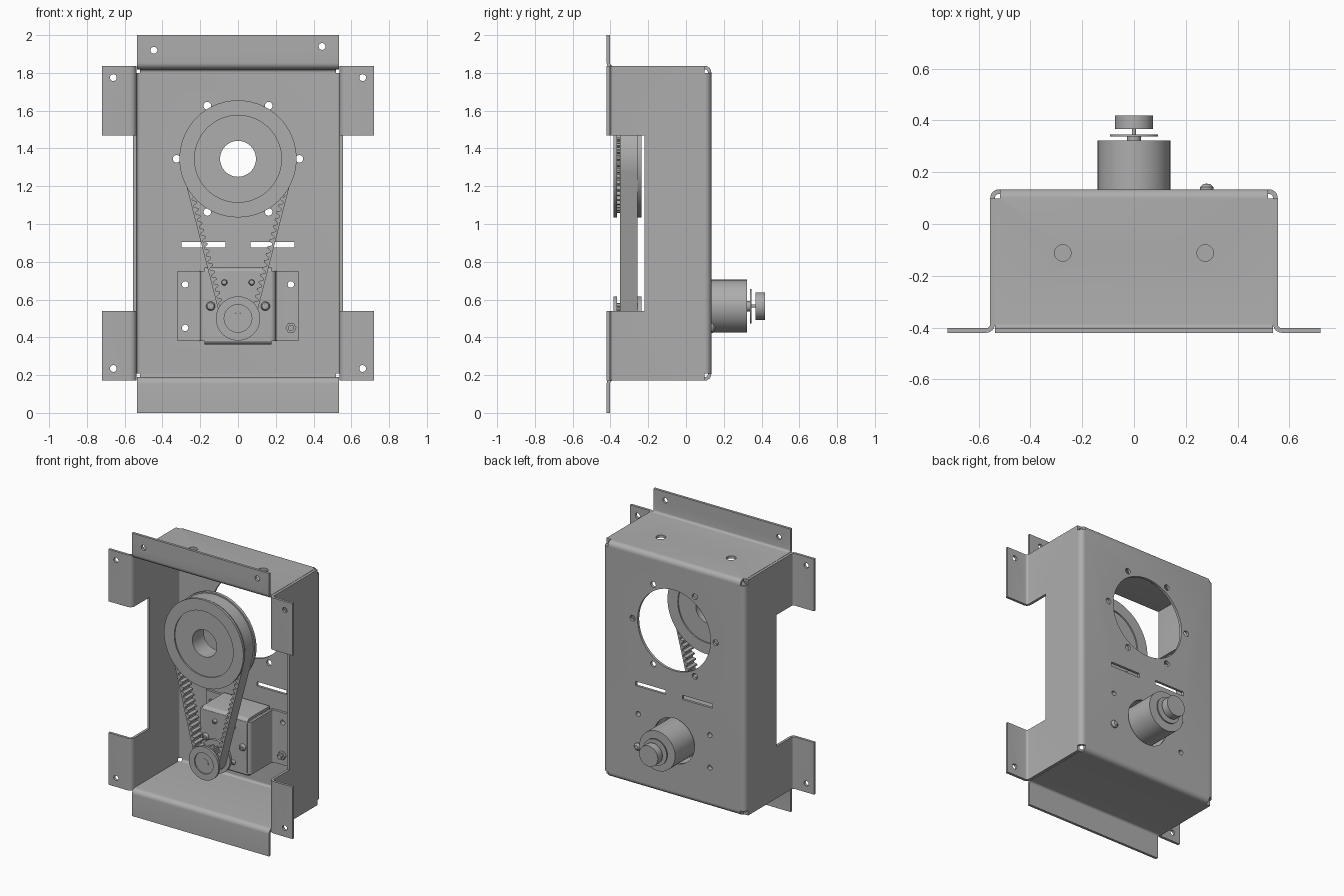
import bpy, bmesh
from math import sin, cos, pi, asin, sqrt
from mathutils import Vector

if "Cube" in bpy.data.objects:
    bpy.data.objects.remove(bpy.data.objects["Cube"])

GREY = (0.42, 0.42, 0.42, 1)
steel = bpy.data.materials.new("steel grey")
steel.use_nodes = True
steel.diffuse_color = GREY
steel.node_tree.nodes["Principled BSDF"].inputs["Base Color"].default_value = GREY
parts = []
T = 0.018  # sheet thickness


def finish(name, bm):
    bmesh.ops.remove_doubles(bm, verts=bm.verts, dist=1e-5)
    bmesh.ops.recalc_face_normals(bm, faces=bm.faces)
    mesh = bpy.data.meshes.new(name)
    bm.to_mesh(mesh)
    bm.free()
    mesh.materials.append(steel)
    ob = bpy.data.objects.new(name, mesh)
    bpy.context.collection.objects.link(ob)
    parts.append(ob)
    return ob


def place(axis, p, h):
    u, v = p
    return {"x": (h, u, v), "y": (u, h, v), "z": (u, v, h)}[axis]


def add_prism(bm, pts, axis, lo, hi):
    a = [bm.verts.new(place(axis, p, lo)) for p in pts]
    b = [bm.verts.new(place(axis, p, hi)) for p in pts]
    bm.faces.new(a)
    bm.faces.new(b[::-1])
    for i in range(len(a)):
        j = (i + 1) % len(a)
        bm.faces.new((a[i], a[j], b[j], b[i]))


def circle(u, v, r, n=32):
    return [(u + r * cos(2 * pi * i / n), v + r * sin(2 * pi * i / n)) for i in range(n)]


def rect(u0, u1, v0, v1):
    return [(u0, v0), (u1, v0), (u1, v1), (u0, v1)]


def bent_sheet(name, path, r, axis, lo, hi):
    """Sheet following a centreline with rounded right-angle bends."""
    pts = [Vector(p) for p in path]
    left, right = [], []

    def emit(p, d):
        n = Vector((-d.y, d.x)) * T / 2
        left.append(p + n)
        right.append(p - n)

    emit(pts[0], (pts[1] - pts[0]).normalized())
    for a, p, b in zip(pts, pts[1:], pts[2:]):
        d1, d2 = (p - a).normalized(), (b - p).normalized()
        for i in range(7):
            t = pi / 2 * i / 6
            emit(p - d1 * r + d1 * r * sin(t) + d2 * r * (1 - cos(t)),
                 d1 * cos(t) + d2 * sin(t))
    emit(pts[-1], (pts[-1] - pts[-2]).normalized())
    bm = bmesh.new()
    add_prism(bm, left + right[::-1], axis, lo, hi)
    return finish(name, bm)


def cut(ob, shapes):
    """Subtract a list of (outline, axis, lo, hi) prisms."""
    bm = bmesh.new()
    for s in shapes:
        add_prism(bm, *s)
    cutter = finish(ob.name + "_cutter", bm)
    parts.remove(cutter)
    cutter.hide_render = True
    mod = ob.modifiers.new("holes", "BOOLEAN")
    mod.operation = "DIFFERENCE"
    mod.solver = "EXACT"
    mod.object = cutter
    bpy.context.view_layer.objects.active = ob
    bpy.ops.object.modifier_apply(modifier=mod.name)
    bpy.data.objects.remove(cutter)


def lathe(name, profile, x, z, n=48, closed=False):
    """Revolve (radius, y) points about a line along y."""
    bm = bmesh.new()
    rows = [[bm.verts.new((u, y, v)) for u, v in circle(x, z, max(r, 1e-7), n)]
            for r, y in profile]
    pairs = list(zip(rows, rows[1:])) + ([(rows[-1], rows[0])] if closed else [])
    for a, b in pairs:
        for i in range(n):
            j = (i + 1) % n
            bm.faces.new((a[i], a[j], b[j], b[i]))
    return finish(name, bm)


def rod(name, x, z, r, y0, y1, n=48):
    return lathe(name, [(0, y0), (r, y0), (r, y1), (0, y1)], x, z, n)


def ring(name, outer, inner, y0, y1):
    """Band between two outlines with equal point counts."""
    bm = bmesh.new()
    loops = [[bm.verts.new((u, y, v)) for u, v in pts]
             for pts, y in ((outer, y0), (outer, y1), (inner, y1), (inner, y0))]
    n = len(outer)
    for a, b in zip(loops, loops[1:] + loops[:1]):
        for i in range(n):
            j = (i + 1) % n
            bm.faces.new((a[i], a[j], b[j], b[i]))
    return finish(name, bm)


BIG_Z, SMALL_Z, MOTOR_Z = 1.345, 0.5, 0.565

# Housing: back, side walls and side flanges from one bent sheet
housing = bent_sheet("housing", [(-.72, -.411), (-.546, -.411), (-.546, .125), (.546, .125),
                                 (.546, -.411), (.72, -.411)], .025, "z", .172, 1.836)
tab_holes = [(circle(sx * .28, z, .017), "y", 0, .3) for sx in (-1, 1) for z in (.45, .68)]
holes = [(rect(-.8, .8, .098, .3), "z", 1.8, 2.2), (rect(-.8, .8, .098, .3), "z", -.1, .208),
         (rect(-.8, .8, -.6, -.22), "z", .54, 1.468),
         (circle(0, BIG_Z, .285, 64), "y", 0, .3), (circle(0, MOTOR_Z, .16, 48), "y", 0, .3)]
holes += [(circle(.325 * cos(k * pi / 3), BIG_Z + .325 * sin(k * pi / 3), .02), "y", 0, .3)
          for k in range(6)]
for s in (-1, 1):
    holes.append((rect(s * .183 - .117, s * .183 + .117, .875, .905), "y", 0, .3))
    holes += [(circle(s * .66, z, .018), "y", -.6, -.3) for z in (.235, 1.775)]
cut(housing, holes + tab_holes)

# Top and bottom walls with their flanges
for name, wall, edge, end in (("top_wall", 1.828, 1.8, 2.0), ("bottom_wall", .18, .208, 0)):
    ob = bent_sheet(name, [(.125, edge), (.125, wall), (-.411, wall), (-.411, end)],
                    .025, "x", -.536, .536)
    shapes = [(rect(min(s * .518, s * .7), max(s * .518, s * .7), .098, .3), "z",
               wall - .1, wall + .1) for s in (-1, 1)]
    if name == "top_wall":
        shapes += [(circle(s * .275, -.112, .032), "z", 1.7, 1.9) for s in (-1, 1)]
        shapes += [(circle(x, z, .018), "y", -.6, -.3) for x, z in ((-.445, 1.92), (.445, 1.94))]
    cut(ob, shapes)

# Motor bracket: channel with side tabs, plus wrapped top and bottom
bracket = bent_sheet("motor_bracket", [(-.32, .108), (-.192, .108), (-.192, -.142), (.192, -.142),
                                       (.192, .108), (.32, .108)], .02, "z", .38, .75)
cut(bracket, tab_holes)
bent_sheet("bracket_wrap", [(.1, .76), (-.142, .76), (-.142, .371), (.1, .371)],
           .02, "x", -.178, .178)

# Motor, gearbox, encoder disc and cap
rod("gearbox", 0, MOTOR_Z, .155, -.134, .02)
rod("motor_body", 0, MOTOR_Z, .14, .02, .322)
rod("motor_boss", 0, MOTOR_Z, .027, .32, .339)
rod("encoder_disc", 0, MOTOR_Z, .092, .338, .346)
rod("encoder_shaft", 0, MOTOR_Z, .008, .345, .37, 16)
rod("encoder_cap", 0, MOTOR_Z, .073, .367, .419)
rod("drive_shaft", 0, SMALL_Z, .03, -.376, -.13, 32)

# Gearbox screws
for k in range(6):
    x, z = .145 * cos(k * pi / 3), MOTOR_Z + .145 * sin(k * pi / 3)
    r = .024 if k % 3 == 0 else .016
    lathe("gearbox_screw", [(0, -.149), (r, -.149), (r, -.16), (r * .75, -.172), (r * .4, -.174),
                            (r * .4, -.166), (0, -.166)], x, z, 20)

# Bolt and hex nut holding the bracket tab
lathe("bolt", [(0, .156), (.014, .154), (.026, .142), (.026, .133), (.016, .133),
               (.016, .06), (0, .06)], .28, .45, 24)
rod("bolt_nut", .28, .45, .029, .076, .1, 6)


# Toothed pulleys
def pulley(name, z, r_flange, r_core, r_face, r_bore, teeth):
    lathe(name, [(r_bore, -.374), (r_face, -.374), (r_face, -.383), (r_flange, -.383),
                 (r_flange, -.366), (r_core, -.366), (r_core, -.257), (r_flange, -.257),
                 (r_flange, -.236), (r_face, -.236), (r_face, -.245), (r_bore, -.245)],
          0, z, 72, True)
    outer, inner = [], []
    for i in range(teeth * 4):
        a = 2 * pi * i / (teeth * 4)
        r = r_core + (.018 if i % 4 < 2 else 0)
        outer.append((r * cos(a), z + r * sin(a)))
        inner.append(((r_core - .01) * cos(a), z + (r_core - .01) * sin(a)))
    ring(name + "_teeth", outer, inner, -.367, -.256)


pulley("large_pulley", BIG_Z, .31, .27, .23, .095, 50)
pulley("small_pulley", SMALL_Z, .117, .065, .073, .03, 15)

# Toothed belt around both pulleys
R, r, D = .3, .09, BIG_Z - SMALL_Z
tilt = asin((R - r) / D)
run = sqrt(D * D - (R - r) ** 2)
big_arc, small_arc = R * (pi + 2 * tilt), r * (pi - 2 * tilt)
total = big_arc + small_arc + 2 * run


def belt_point(s):
    """Point and outward normal at distance s along the belt."""
    if s < big_arc:
        a, z, rad, slide = -tilt + s / R, BIG_Z, R, 0
    elif s < big_arc + run:
        a, z, rad, slide = pi + tilt, BIG_Z, R, s - big_arc
    elif s < big_arc + run + small_arc:
        a, z, rad, slide = pi + tilt + (s - big_arc - run) / r, SMALL_Z, r, 0
    else:
        a, z, rad, slide = -tilt, SMALL_Z, r, s - big_arc - run - small_arc
    n = Vector((cos(a), sin(a)))
    return Vector((0, z)) + n * rad + Vector((-n.y, n.x)) * slide, n


outer, inner = [], []
COUNT = 78 * 4
for i in range(COUNT):
    p, n = belt_point(total * i / COUNT)
    outer.append(p)
    inner.append(p - n * (.032 if i % 4 < 2 else .012))
ring("belt", outer, inner, -.35, -.257)

# Smooth shading with sharp edges kept
bpy.ops.object.select_all(action="DESELECT")
for ob in parts:
    ob.select_set(True)
bpy.context.view_layer.objects.active = parts[0]
bpy.ops.object.shade_smooth_by_angle()
